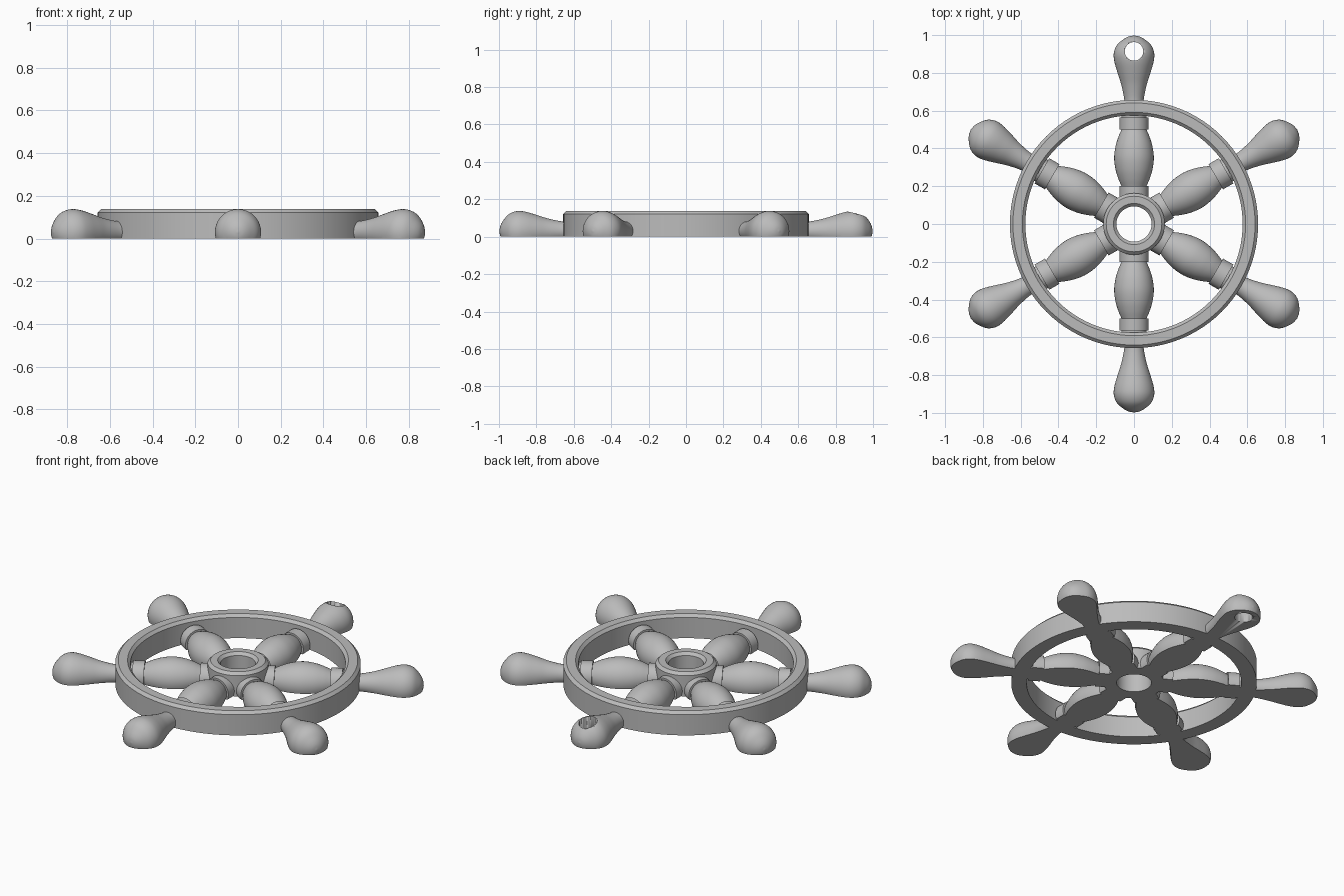
import bpy, bmesh
from math import pi, radians
from mathutils import Matrix, Vector

if "Cube" in bpy.data.objects:
    bpy.data.objects.remove(bpy.data.objects["Cube"], do_unlink=True)

grey = bpy.data.materials.new("plain grey")
grey.use_nodes = True
GREY = (0.5, 0.5, 0.5, 1)
grey.diffuse_color = GREY
grey.node_tree.nodes["Principled BSDF"].inputs["Base Color"].default_value = GREY

AXIS_Z = 0.03  # height of the spoke centre lines above the flat underside


def finish(bm, name, angle=30):
    bmesh.ops.recalc_face_normals(bm, faces=bm.faces)
    mesh = bpy.data.meshes.new(name)
    bm.to_mesh(mesh)
    bm.free()
    mesh.materials.append(grey)
    obj = bpy.data.objects.new(name, mesh)
    bpy.context.collection.objects.link(obj)
    bpy.ops.object.select_all(action='DESELECT')
    obj.select_set(True)
    bpy.context.view_layer.objects.active = obj
    bpy.ops.object.shade_smooth_by_angle(angle=radians(angle))
    return obj


def spin(bm, points, axis, steps, closed):
    verts = [bm.verts.new(p) for p in points]
    pairs = list(zip(verts, verts[1:]))
    if closed:
        pairs.append((verts[-1], verts[0]))
    edges = [bm.edges.new(p) for p in pairs]
    bmesh.ops.spin(bm, geom=verts + edges, cent=(0, 0, 0), axis=axis,
                   angle=2 * pi, steps=steps, use_merge=True)
    bmesh.ops.remove_doubles(bm, verts=bm.verts, dist=0.0002)


def ring(name, inner, outer, height, bevel, steps):
    # Square-section ring with chamfered upper edges
    bm = bmesh.new()
    section = [(inner, 0), (outer, 0), (outer, height - bevel), (outer - bevel, height),
               (inner + bevel, height), (inner, height - bevel)]
    spin(bm, [(r, 0, z) for r, z in section], (0, 0, 1), steps, True)
    return finish(bm, name)


def smooth(points, n=5):
    # Catmull-Rom curve through the profile points
    pts = [Vector(p) for p in points]
    pts = [2 * pts[0] - pts[1]] + pts + [2 * pts[-1] - pts[-2]]
    out = []
    for a, b, c, d in zip(pts, pts[1:], pts[2:], pts[3:]):
        for i in range(n):
            t = i / n
            out.append(0.5 * (2 * b + (c - a) * t + (2 * a - 5 * b + 4 * c - d) * t * t
                              + (3 * b - a - 3 * c + d) * t ** 3))
    return [tuple(p) for p in out] + [points[-1]]


def turned(name, profile, turn):
    # Turned piece lying along its spoke, sliced flat underneath
    bm = bmesh.new()
    spin(bm, [(d, 0, r) for d, r in profile], (1, 0, 0), 40, False)
    bmesh.ops.translate(bm, verts=bm.verts, vec=(0, 0, AXIS_Z))
    cut = bmesh.ops.bisect_plane(bm, geom=bm.verts[:] + bm.edges[:] + bm.faces[:],
                                 plane_co=(0, 0, 0), plane_no=(0, 0, -1), clear_outer=True)
    rim_edges = [e for e in cut["geom_cut"] if isinstance(e, bmesh.types.BMEdge)]
    bmesh.ops.edgeloop_fill(bm, edges=rim_edges)
    bmesh.ops.rotate(bm, verts=bm.verts, matrix=Matrix.Rotation(turn, 3, 'Z'))
    return finish(bm, name, 35)


# Rim and hub
ring("rim", 0.575, 0.657, 0.138, 0.016, 96)
ring("hub", 0.093, 0.163, 0.138, 0.016, 64)

# Spoke: collar, swelling baluster, collar
baluster = smooth([(0.2, 0.066), (0.24, 0.083), (0.29, 0.098), (0.35, 0.105),
                   (0.41, 0.098), (0.46, 0.083), (0.5, 0.066)])
spoke = ([(0.13, 0), (0.13, 0.077), (0.2, 0.077)] + baluster
         + [(0.5, 0.077), (0.563, 0.077), (0.563, 0.066), (0.61, 0.066), (0.61, 0)])

# Handle: narrow neck swelling to a rounded knob
handle = [(0.62, 0)] + smooth([(0.62, 0.05), (0.67, 0.053), (0.74, 0.068), (0.8, 0.087),
                               (0.86, 0.104), (0.905, 0.107), (0.945, 0.092),
                               (0.975, 0.06), (0.992, 0.03), (0.998, 0)])

for i in range(6):
    turn = pi / 2 + i * pi / 3
    turned(f"spoke_{i + 1}", spoke, turn)
    grip = turned(f"handle_{i + 1}", handle, turn)
    if i == 0:
        top_handle = grip

# Hanging hole through the rear handle
bm = bmesh.new()
bmesh.ops.create_cone(bm, cap_ends=True, segments=40, radius1=0.049, radius2=0.049, depth=0.6,
                      matrix=Matrix.Translation((0, 0.914, 0)))
cutter = finish(bm, "hole_cutter")
cutter.hide_render = True
hole = top_handle.modifiers.new("hanging hole", 'BOOLEAN')
hole.operation = 'DIFFERENCE'
hole.solver = 'EXACT'
hole.object = cutter
bpy.context.view_layer.objects.active = top_handle
bpy.ops.object.modifier_apply(modifier=hole.name)
bpy.data.objects.remove(cutter, do_unlink=True)
